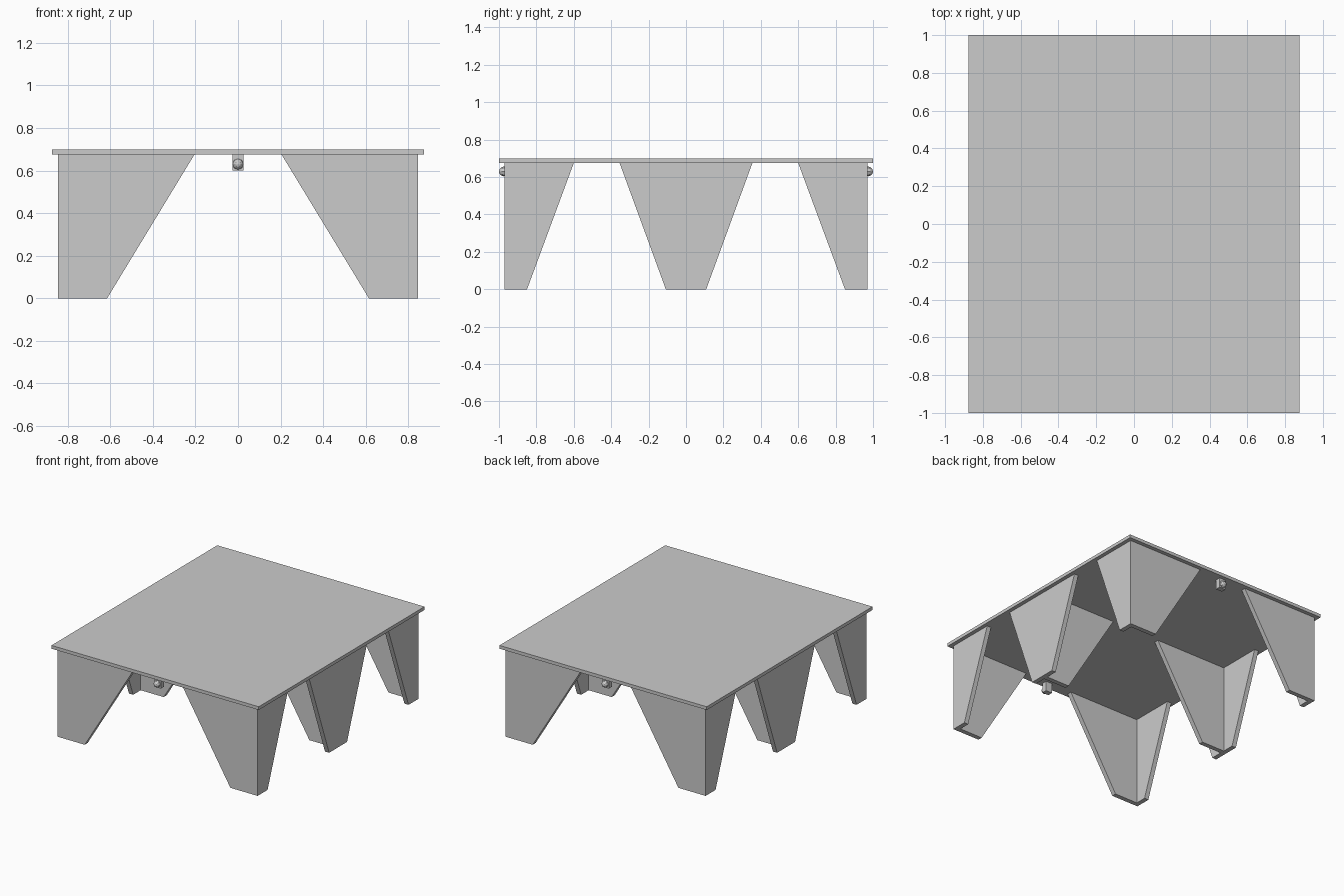
import bpy
import bmesh
from math import radians
from mathutils import Matrix

cube = bpy.data.objects.get("Cube")
if cube:
    bpy.data.objects.remove(cube, do_unlink=True)

grey = bpy.data.materials.new("plain grey")
grey.use_nodes = True
colour = (0.6, 0.6, 0.6, 1)
grey.diffuse_color = colour
grey.node_tree.nodes["Principled BSDF"].inputs["Base Color"].default_value = colour

X, Y = 0.845, 0.97      # outer faces of the leg panels
T = 0.035               # panel thickness
H, TOP = 0.675, 0.70    # underside and top of the board


def finish(name, bm):
    bmesh.ops.recalc_face_normals(bm, faces=bm.faces)
    mesh = bpy.data.meshes.new(name)
    bm.to_mesh(mesh)
    bm.free()
    mesh.materials.append(grey)
    obj = bpy.data.objects.new(name, mesh)
    bpy.context.collection.objects.link(obj)
    return obj


def box(name, low, high):
    bm = bmesh.new()
    bmesh.ops.create_cube(bm, size=1)
    for v in bm.verts:
        v.co = [h if c > 0 else l for c, l, h in zip(v.co, low, high)]
    return finish(name, bm)


def panel(name, axis, profile, start, end):
    """Extrude a (width, height) profile between two depths."""
    bm = bmesh.new()

    def place(u, z, d):
        return (u, d, z) if axis == "x" else (d, u, z)

    face = bm.faces.new([bm.verts.new(place(u, z, start)) for u, z in profile])
    moved = bmesh.ops.extrude_face_region(bm, geom=[face])["geom"]
    shift = place(0, 0, end - start)
    bmesh.ops.translate(bm, vec=shift,
                        verts=[v for v in moved if isinstance(v, bmesh.types.BMVert)])
    return finish(name, bm)


# Board
box("table_top", (-0.875, -1, H), (0.875, 1, TOP))

for sx, side in ((1, "left"), (-1, "right")):
    wide = [(sx * u, z) for u, z in ((X, 0), (X, H), (0.205, H), (0.615, 0))]

    # Corner legs: two tapered panels meeting at right angles
    for sy, end in ((-1, "front"), (1, "back")):
        narrow = [(sy * u, z) for u, z in ((Y, 0), (Y, H), (0.6, H), (0.85, 0))]
        panel(f"{end}_{side}_leg_wide_panel", "x", wide, sy * Y, sy * (Y - T))
        panel(f"{end}_{side}_leg_side_panel", "y", narrow, sx * X, sx * (X - T))

    # Middle legs: side panel with an inward rib
    middle = [(-0.355, H), (0.355, H), (0.108, 0), (-0.108, 0)]
    panel(f"middle_{side}_leg_side_panel", "y", middle, sx * X, sx * (X - T))
    panel(f"middle_{side}_leg_rib", "x", wide, -T / 2, T / 2)

# Hanging block and round knob at each end
for sy, end in ((-1, "front"), (1, "back")):
    y0, y1 = sorted((sy * Y, sy * (Y - 0.04)))
    box(f"{end}_knob_block", (-0.027, y0, 0.6), (0.027, y1, H))
    bm = bmesh.new()
    bmesh.ops.create_uvsphere(bm, u_segments=8, v_segments=6, radius=0.026,
                              matrix=Matrix.Translation((0, sy * 0.974, 0.63))
                              @ Matrix.Rotation(radians(90), 4, "X"))
    finish(f"{end}_knob", bm)
